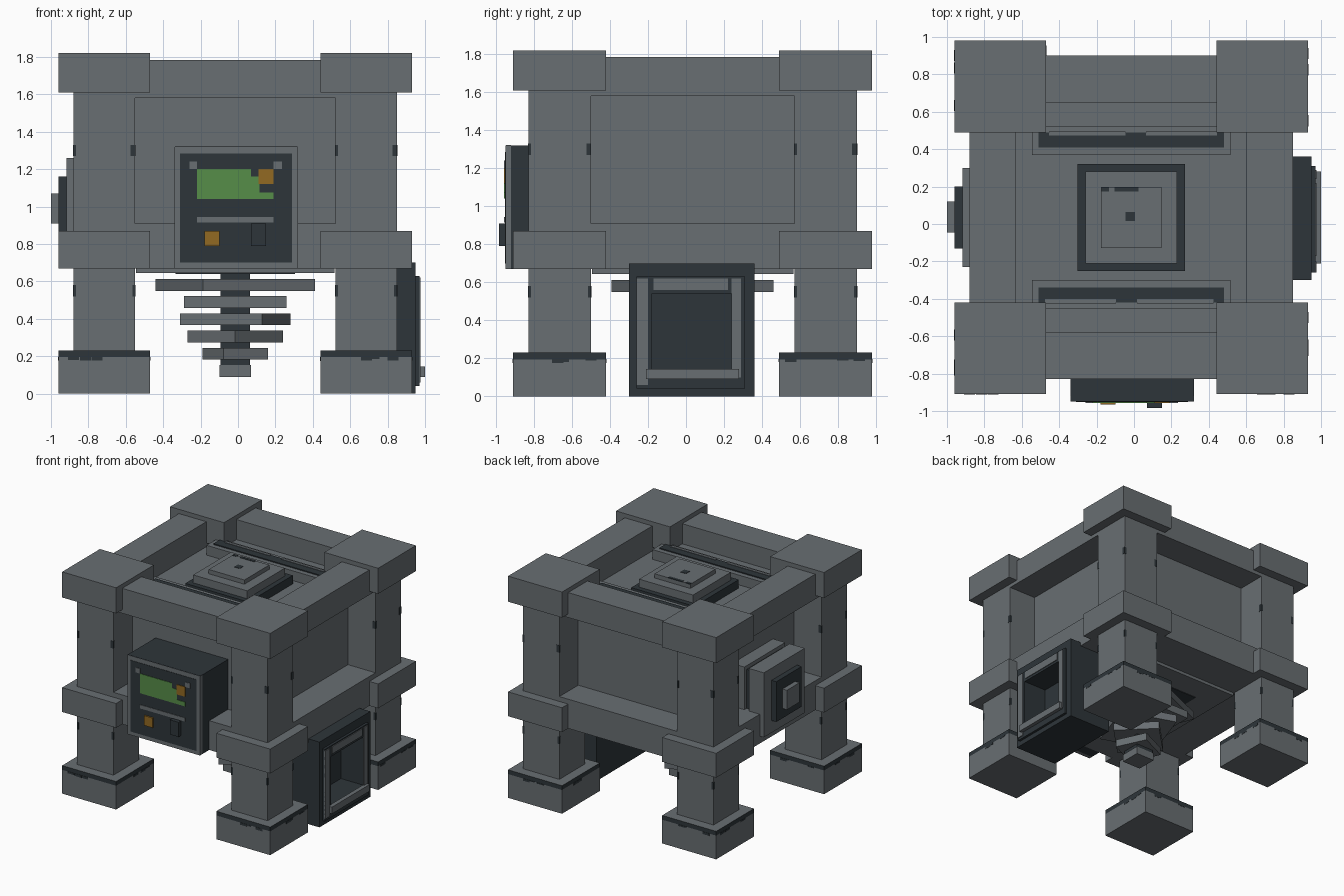
import bpy
import bmesh
import math
import random
from mathutils import Matrix, Vector

random.seed(4)
old = bpy.data.objects.get("Cube")
if old:
    bpy.data.objects.remove(old, do_unlink=True)


def make_material(name, rgb):
    m = bpy.data.materials.new(name)
    m.use_nodes = True
    m.diffuse_color = (*rgb, 1)
    m.node_tree.nodes["Principled BSDF"].inputs["Base Color"].default_value = (*rgb, 1)
    return m


GREY = make_material("weathered grey", (0.139, 0.156, 0.168))
DARK = make_material("dark slate", (0.027, 0.036, 0.042))
GREEN = make_material("screen green", (0.093, 0.266, 0.065))
ORANGE = make_material("amber", (0.29, 0.142, 0.016))

CX, CY = -0.015, 0.035      # middle of the frame
CENTRE = Matrix.Translation((CX, CY, 0))


def part(name, boxes, material, matrix=None, top=None):
    """Object made of boxes (x0, x1, y0, y1, z0, z1); top colours upward faces."""
    bm = bmesh.new()
    for x0, x1, y0, y1, z0, z1 in boxes:
        size = Matrix.Diagonal((x1 - x0, y1 - y0, z1 - z0, 1))
        place = Matrix.Translation(((x0 + x1) / 2, (y0 + y1) / 2, (z0 + z1) / 2))
        bmesh.ops.create_cube(bm, size=1, matrix=place @ size)
    if matrix:
        bm.transform(matrix)
    mesh = bpy.data.meshes.new(name)
    mesh.materials.append(material)
    if top:
        mesh.materials.append(top)
        bm.normal_update()
        for f in bm.faces:
            f.material_index = int(f.normal.z > 0.5)
    bm.to_mesh(mesh)
    bm.free()
    ob = bpy.data.objects.new(name, mesh)
    bpy.context.scene.collection.objects.link(ob)
    return ob


def block(half, z0, z1):
    return (-half, half, -half, half, z0, z1)


def ring(x0, x1, outer, inner):
    """Four bars around an opening facing +x; rectangles are (y0, y1, z0, z1)."""
    a, b, c, d = outer
    e, f, g, h = inner
    return [(x0, x1, a, e, c, d), (x0, x1, f, b, c, d),
            (x0, x1, e, f, c, g), (x0, x1, e, f, h, d)]


# Four legs with foot, collar, cap and worn edges
for sx, sy, side in ((-1, -1, "front_right"), (1, -1, "front_left"),
                     (-1, 1, "back_right"), (1, 1, "back_left")):
    at = Matrix.Translation((CX + sx * 0.7, CY + sy * 0.7, 0))
    part(side + "_column", [block(0.165, 0.2, 1.8)], GREY, at)
    part(side + "_foot", [block(0.245, 0, 0.195)], GREY, at)
    part(side + "_foot_trim", [block(0.245, 0.195, 0.23)], DARK, at, top=GREY)
    part(side + "_collar", [block(0.245, 0.67, 0.87)], GREY, at)
    part(side + "_cap", [block(0.245, 1.61, 1.82)], GREY, at)
    for k in range(4):
        turn = at @ Matrix.Rotation(k * math.pi / 2, 4, 'Z')
        drops = []
        for i in range(3):
            x = random.uniform(-0.22, 0.16)
            drops.append((x, x + 0.06, -0.247, -0.24, random.uniform(0.175, 0.19), 0.196))
        part(side + "_foot_wear", drops, DARK, turn)
        part(side + "_column_chips",
             [(0.14, 0.166, -0.167, -0.15, 1.27, 1.33),
              (0.15, 0.166, -0.167, -0.15, 0.52, 0.58)], DARK, turn)

# Body core and the beams on all four sides
part("body_core", [(-0.615, 0.615, -0.62, 0.62, 0.67, 1.58)], GREY, CENTRE)
for k, side in enumerate(("front", "left", "back", "right")):
    turn = CENTRE @ Matrix.Rotation(k * math.pi / 2, 4, 'Z')
    part(side + "_upper_beam", [(-0.54, 0.54, -0.865, -0.615, 1.58, 1.785)], GREY, turn)
    part(side + "_lower_beam", [(-0.54, 0.54, -0.865, -0.615, 0.67, 0.91)], GREY, turn)

# Roof vents, front and back
for k, side in enumerate(("front", "back")):
    turn = CENTRE @ Matrix.Rotation(k * math.pi, 4, 'Z')
    part(side + "_roof_ledge", [(-0.54, 0.54, -0.62, -0.49, 1.57, 1.62)], GREY, turn)
    part(side + "_vent", [(-0.53, 0.53, -0.49, -0.335, 1.57, 1.66)], GREY, turn)
    part(side + "_vent_slot", [(-0.495, 0.495, -0.455, -0.375, 1.65, 1.668)], DARK, turn)
    part(side + "_vent_wear", [(-0.46, -0.08, -0.46, -0.437, 1.66, 1.672),
                               (0.03, 0.44, -0.46, -0.437, 1.66, 1.672)], GREY, turn)

# Stepped roof hatch
part("roof_hatch_base", [block(0.287, 1.57, 1.65)], DARK, CENTRE)
part("roof_hatch", [block(0.245, 1.64, 1.715)], GREY, CENTRE)
part("roof_hatch_lid", [block(0.162, 1.71, 1.75)], GREY, CENTRE)
part("roof_hatch_wear", [(-0.09, 0.04, 0.14, 0.163, 1.745, 1.753),
                         (-0.16, -0.12, 0.14, 0.163, 1.745, 1.753),
                         (-0.03, 0.02, -0.02, 0.03, 1.745, 1.753)], DARK, CENTRE)

# Control box on the front
part("control_box", [(-0.34, 0.32, -0.92, -0.57, 0.67, 1.32)], DARK)
part("control_frame", [(-0.34, 0.32, -0.95, -0.92, 0.67, 1.32)], GREY)
part("control_frame_top_trim", [(-0.338, 0.318, -0.948, -0.92, 1.315, 1.322)], DARK)
part("control_panel", [(-0.31, 0.29, -0.953, -0.945, 0.70, 1.285)], DARK)
part("screen", [(-0.22, 0.07, -0.957, -0.95, 1.04, 1.20),
                (0.07, 0.115, -0.957, -0.95, 1.04, 1.16),
                (0.115, 0.19, -0.957, -0.95, 1.04, 1.075)], GREEN)
part("panel_trim", [(-0.22, 0.19, -0.957, -0.95, 0.915, 0.945),
                    (-0.26, -0.22, -0.957, -0.95, 1.20, 1.24),
                    (0.19, 0.235, -0.957, -0.95, 1.20, 1.24)], GREY)
part("status_light", [(0.11, 0.19, -0.958, -0.95, 1.12, 1.20)], ORANGE)
part("button", [(-0.18, -0.10, -0.965, -0.95, 0.79, 0.87)], ORANGE)
part("switch", [(0.07, 0.15, -0.985, -0.95, 0.79, 0.91)], DARK)

# Stepped dial on the -x side
part("dial_base", [(-0.74, -0.61, -0.23, 0.30, 0.73, 1.26)], GREY)
part("dial_gap", [(-0.79, -0.73, -0.20, 0.27, 0.76, 1.23)], DARK)
part("dial_body", [(-0.917, -0.78, -0.23, 0.30, 0.73, 1.26)], GREY)
part("dial_plate", [(-0.96, -0.91, -0.13, 0.20, 0.83, 1.16)], DARK)
part("dial_knob", [(-1.0, -0.95, -0.045, 0.12, 0.91, 1.07)], GREY)

# Open chute on the +x side
opening = (-0.18, 0.25, 0.14, 0.54)
part("chute_back", [(0.56, 0.76, -0.30, 0.36, 0, 0.70)], DARK)
part("chute_walls", ring(0.76, 0.95, (-0.30, 0.36, 0, 0.70), opening), DARK)
part("chute_rim", ring(0.95, 0.97, (-0.26, 0.31, 0.04, 0.63), opening), DARK)
part("chute_trim", [(0.965, 0.976, -0.26, -0.20, 0.06, 0.62),
                    (0.965, 0.976, -0.17, 0.22, 0.56, 0.62),
                    (0.965, 0.976, 0.24, 0.29, 0.10, 0.62)], GREY)
part("chute_sill", [(0.965, 1.0, -0.21, 0.28, 0.09, 0.145)], GREY)

# Underside and twisted drill
part("belly_plate", [block(0.53, 0.645, 0.68)], GREY, CENTRE)
part("belly_inset", [block(0.32, 0.64, 0.65)], DARK, CENTRE)
part("drill_shaft", [block(0.078, 0.14, 0.66)], DARK, CENTRE)
for i, (side, angle) in enumerate(((0.65, 23), (0.55, 0), (0.465, -19),
                                   (0.36, 45), (0.264, 25), (0.17, 0))):
    z = 0.55 - i * 0.092
    turn = CENTRE @ Matrix.Rotation(math.radians(angle), 4, 'Z')
    part("drill_plate", [block(side / 2, z, z + 0.063)], GREY, turn)
